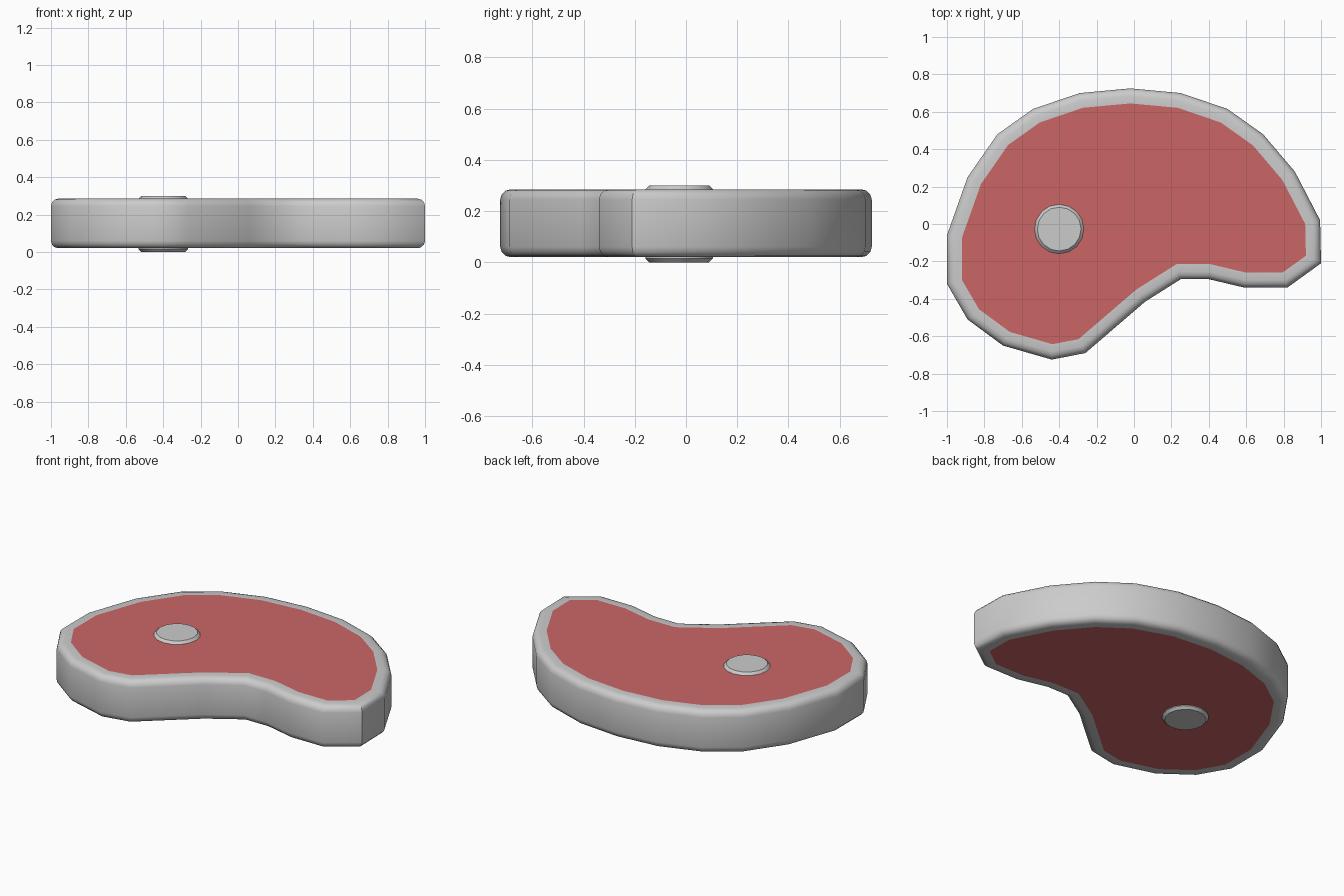
import bpy, bmesh, math
from mathutils import Vector

if "Cube" in bpy.data.objects:
    bpy.data.objects.remove(bpy.data.objects["Cube"])

# Steak outline seen from above, clockwise from the top
OUTLINE = [Vector(p) for p in [
    (-0.02, 0.725), (0.25, 0.70), (0.50, 0.615), (0.69, 0.48), (0.86, 0.28),
    (0.995, 0.02), (1.0, -0.21), (0.82, -0.34), (0.59, -0.34), (0.40, -0.295),
    (0.25, -0.295), (0.06, -0.415), (-0.26, -0.69), (-0.44, -0.725),
    (-0.70, -0.65), (-0.89, -0.51), (-1.0, -0.32), (-1.0, -0.06),
    (-0.89, 0.25), (-0.73, 0.48), (-0.54, 0.615), (-0.29, 0.70)]]
Z0, Z1, ROUND, RIM = 0.02, 0.285, 0.04, 0.08


def inset(points, dist):
    """Move every edge of a clockwise outline inward by dist."""
    result = []
    for i, p in enumerate(points):
        a = (p - points[i - 1]).normalized()
        b = (points[(i + 1) % len(points)] - p).normalized()
        na, nb = Vector((a.y, -a.x)), Vector((b.y, -b.x))
        result.append(p + (na + nb) * (dist / (1 + na.dot(nb))))
    return result


def add_ring(bm, dist, z):
    return [bm.verts.new((p.x, p.y, z)) for p in inset(OUTLINE, dist)]


def bridge(bm, low, high):
    n = len(low)
    for i in range(n):
        j = (i + 1) % n
        bm.faces.new((low[i], high[i], high[j], low[j]))


def make_object(name, bm, smooth):
    mesh = bpy.data.meshes.new(name)
    bm.to_mesh(mesh)
    bm.free()
    obj = bpy.data.objects.new(name, mesh)
    bpy.context.collection.objects.link(obj)
    if smooth:
        bpy.ops.object.select_all(action='DESELECT')
        obj.select_set(True)
        bpy.context.view_layer.objects.active = obj
        bpy.ops.object.shade_smooth_by_angle(angle=math.radians(35))
    return obj


# Fat rim: rounded band swept around the outline, open over the meat
arc = [math.radians(a) for a in (0, 30, 60, 90)]
upper = [(ROUND * (1 - math.cos(a)), Z1 - ROUND * (1 - math.sin(a))) for a in arc]
lower = [(d, Z0 + Z1 - z) for d, z in reversed(upper)]
profile = [(RIM, Z0)] + lower + upper + [(RIM, Z1)]
bm = bmesh.new()
rings = [add_ring(bm, d, z) for d, z in profile]
for low, high in zip(rings, rings[1:]):
    bridge(bm, low, high)
make_object("fat_rim", bm, True)

# Meat: flat red faces, top and bottom
bm = bmesh.new()
bm.faces.new(list(reversed(add_ring(bm, RIM, Z1))))
bm.faces.new(add_ring(bm, RIM, Z0))
meat = make_object("meat", bm, False)
red = bpy.data.materials.new("meat_red")
red.diffuse_color = (0.6, 0.13, 0.13, 1)
red.use_nodes = True
red.node_tree.nodes["Principled BSDF"].inputs["Base Color"].default_value = red.diffuse_color
meat.data.materials.append(red)

# Bone: round plug through the slab with chamfered ends
bm = bmesh.new()
bone_rings = []
for r, z in ((0.117, 0), (0.132, 0.015), (0.132, 0.285), (0.117, 0.3)):
    bone_rings.append([bm.verts.new((-0.40 + r * math.cos(-t), -0.027 + r * math.sin(-t), z))
                       for t in (math.tau * i / 16 for i in range(16))])
for low, high in zip(bone_rings, bone_rings[1:]):
    bridge(bm, low, high)
bm.faces.new(bone_rings[0])
bm.faces.new(list(reversed(bone_rings[-1])))
make_object("bone", bm, True)
